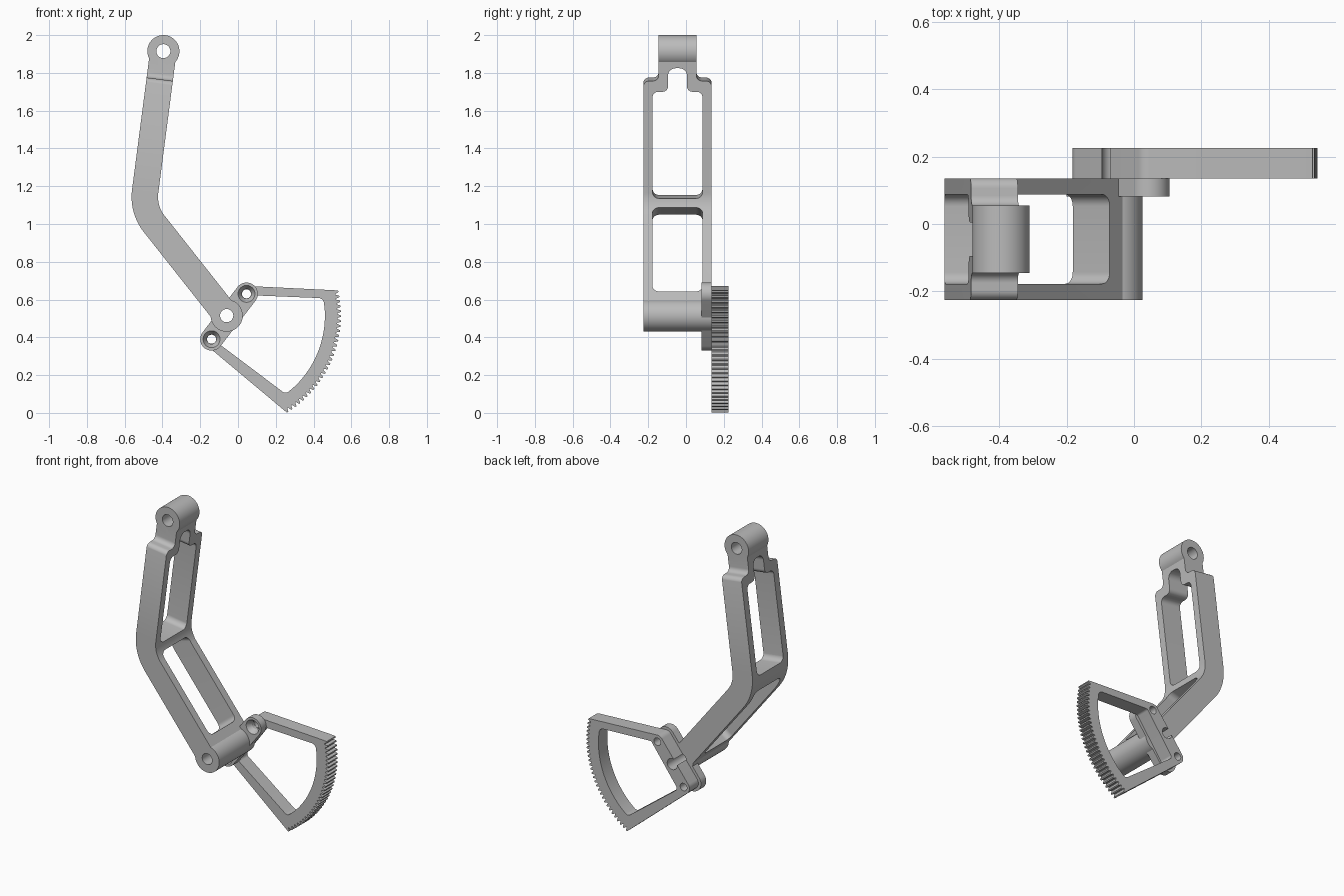
import bpy, bmesh
from math import sin, cos, tan, atan2, pi, radians
from mathutils import Vector

cube = bpy.data.objects.get("Cube")
if cube:
    bpy.data.objects.remove(cube, do_unlink=True)

metal = bpy.data.materials.new("plain grey metal")
metal.use_nodes = True
GREY = (0.5, 0.5, 0.5, 1)
metal.diffuse_color = GREY
metal.node_tree.nodes["Principled BSDF"].inputs["Base Color"].default_value = GREY

X, Y, Z = Vector((1, 0, 0)), Vector((0, 1, 0)), Vector((0, 0, 1))
ORIGIN = Vector((0, 0, 0))
PIVOT = Vector((-0.06, 0, 0.515))
TIP = Vector((-0.395, 0, 1.915))
EARS = [Vector((0.045, 0, 0.63)), Vector((-0.14, 0, 0.39))]
BEND = Vector((-0.504, 0, 1.077))
MID = Y * -0.045                      # centre plane of the arm
FRONT, BACK, GEAR_BACK = -0.225, 0.135, 0.225


def arc(r, a0, a1, n=12, c=ORIGIN):
    """Points on an arc in the xz plane, angles in degrees."""
    steps = [radians(a0 + (a1 - a0) * i / n) for i in range(n + 1)]
    return [(c.x + r * cos(a), c.z + r * sin(a)) for a in steps]


def circle(r, n=48):
    return arc(r, 0, 360, n)[:-1]


def fillet(corners, n=8):
    """Round each (a, b, radius) corner of a polygon."""
    out = []
    for i, (x, y, r) in enumerate(corners):
        p = Vector((x, y))
        if r == 0:
            out.append((x, y))
            continue
        a = (Vector(corners[i - 1][:2]) - p).normalized()
        b = (Vector(corners[(i + 1) % len(corners)][:2]) - p).normalized()
        half = a.angle(b) / 2
        c = p + (a + b).normalized() * r / sin(half)
        v0, v1 = p + a * r / tan(half) - c, p + b * r / tan(half) - c
        start = atan2(v0.y, v0.x)
        turn = (atan2(v1.y, v1.x) - start + pi) % (2 * pi) - pi
        for k in range(n + 1):
            t = start + turn * k / n
            out.append((c.x + r * cos(t), c.y + r * sin(t)))
    return out


def prism(name, loop, origin, h0, h1, axes=(X, Z, Y), taper=1, shear=0, shear_from=0):
    """Extrude a loop; taper scales the far end, shear slants the far half."""
    a, b, c = axes
    bm = bmesh.new()
    rings = []
    for h, k in ((h0, 1), (h1, taper)):
        rings.append([bm.verts.new(origin + a * (u * k + (shear * h if u > shear_from else 0))
                                   + b * (v * k) + c * h) for u, v in loop])
    bm.faces.new(rings[0])
    bm.faces.new(rings[1])
    n = len(loop)
    for i in range(n):
        j = (i + 1) % n
        bm.faces.new((rings[0][i], rings[0][j], rings[1][j], rings[1][i]))
    bmesh.ops.recalc_face_normals(bm, faces=bm.faces)
    mesh = bpy.data.meshes.new(name)
    bm.to_mesh(mesh)
    bm.free()
    mesh.materials.append(metal)
    obj = bpy.data.objects.new(name, mesh)
    bpy.context.collection.objects.link(obj)
    return obj


def combine(obj, tool, operation="DIFFERENCE"):
    mod = obj.modifiers.new("combine", "BOOLEAN")
    mod.operation, mod.solver, mod.object = operation, "EXACT", tool
    bpy.context.view_layer.objects.active = obj
    bpy.ops.object.modifier_apply(modifier=mod.name)
    bpy.data.objects.remove(tool, do_unlink=True)


def bore(obj, centre, r):
    combine(obj, prism("bore_cutter", circle(r), centre, -0.4, 0.4))


# Directions along and across the two straight lengths of the arm
low = (BEND - PIVOT).normalized()
low_n = Vector((low.z, 0, -low.x))
up = (TIP - BEND).normalized()
up_n = Vector((up.z, 0, -up.x))
HALF = 0.07

# Bent arm body, side profile
across = (low_n + up_n).normalized()
miter = across * HALF / across.dot(up_n)
path = [(TIP - up_n * HALF, 0), (BEND - miter, 0.3), (PIVOT - low_n * HALF, 0),
        (PIVOT + low_n * HALF, 0), (BEND + miter, 0.16), (TIP + up_n * HALF, 0)]
arm = prism("bent_arm", fillet([(p.x, p.z, r) for p, r in path], 16), ORIGIN, FRONT, BACK)
for centre in (TIP, PIVOT):
    combine(arm, prism("boss", circle(0.085), centre, FRONT, BACK), "UNION")

# Shoulders that narrow the arm to its tip
top_axes = (-up, Y, up_n)
for side in (1, -1):
    step = fillet([(-0.2, 0.1, 0), (0.15, 0.1, 0.03), (0.15, 0.18, 0.03),
                   (0.182, 0.181, 0), (0.182, 0.25, 0), (-0.2, 0.25, 0)])
    combine(arm, prism("shoulder_cutter", [(u, v * side) for u, v in step],
                       TIP + MID, -0.15, 0.15, top_axes))

# Upper window with its narrow notch
edge = [(0.777, 0.1325, 0.035), (0.208, 0.1325, 0.03), (0.208, 0.05, 0.03), (0.082, 0.05, 0.04)]
window = edge + [(u, -v, r) for u, v, r in reversed(edge)]
combine(arm, prism("upper_window", fillet(window), TIP + MID, -0.15, 0.15, top_axes))

# Lower window, slanted at the bend to leave a thin web
window = [(u, v, 0.035) for u, v in ((0.108, -0.1325), (0.7, -0.1325), (0.7, 0.1325), (0.108, 0.1325))]
combine(arm, prism("lower_window", fillet(window), PIVOT + MID, -0.15, 0.15, (low, Y, low_n),
                   shear=-0.42, shear_from=0.4))
bore(arm, TIP, 0.037)
bore(arm, PIVOT, 0.035)


# Mounting flange with two countersunk ears
ear_line = EARS[0] - EARS[1]
lean = math_angle = atan2(ear_line.z, ear_line.x) * 180 / pi
capsule = arc(0.06, lean + 90, lean - 90, 24, EARS[0]) + arc(0.06, lean - 90, lean - 270, 24, EARS[1])
flange = prism("mounting_flange", capsule, ORIGIN, 0.082, BACK)
bore(flange, PIVOT, 0.035)
for ear in EARS:
    bore(flange, ear, 0.025)
    combine(flange, prism("countersink", circle(0.046), ear, 0.08, 0.115, taper=0.52))

# Toothed sector: hub ears, then teeth along the rim
TEETH, START, PITCH = 29, 13.5, 2.5
outline = arc(0.042, 231, lean + 90, 10, EARS[1]) + arc(0.042, lean + 90, 87, 10, EARS[0])
for i in range(TEETH):
    for part, r in ((0.1, 0.586), (0.35, 0.605), (0.65, 0.605), (0.9, 0.586)):
        a = radians(START - PITCH * (i + part))
        outline.append((PIVOT.x + r * cos(a), PIVOT.z + r * sin(a)))
sector = prism("toothed_sector", outline, ORIGIN, BACK, GEAR_BACK)

# Open centre of the sector
rim = 0.52
corner = [arc(rim, a, a, 1, PIVOT)[0] for a in (10.2, -53)]
opening = [(0.088, 0.622, 0.02), (*corner[0], 0.03)]
opening += [(x, z, 0) for x, z in arc(rim, 4, -46, 24, PIVOT)]
opening += [(*corner[1], 0.025), (-0.1, 0.365, 0.02)]
combine(sector, prism("sector_opening", fillet(opening), ORIGIN, 0.1, 0.3))
bore(sector, PIVOT, 0.035)
for ear in EARS:
    bore(sector, ear, 0.024)

# Smooth curved walls, keep sharp edges
bpy.ops.object.select_all(action="DESELECT")
for obj in (arm, flange, sector):
    obj.select_set(True)
bpy.context.view_layer.objects.active = arm
bpy.ops.object.shade_smooth_by_angle(angle=radians(30))
